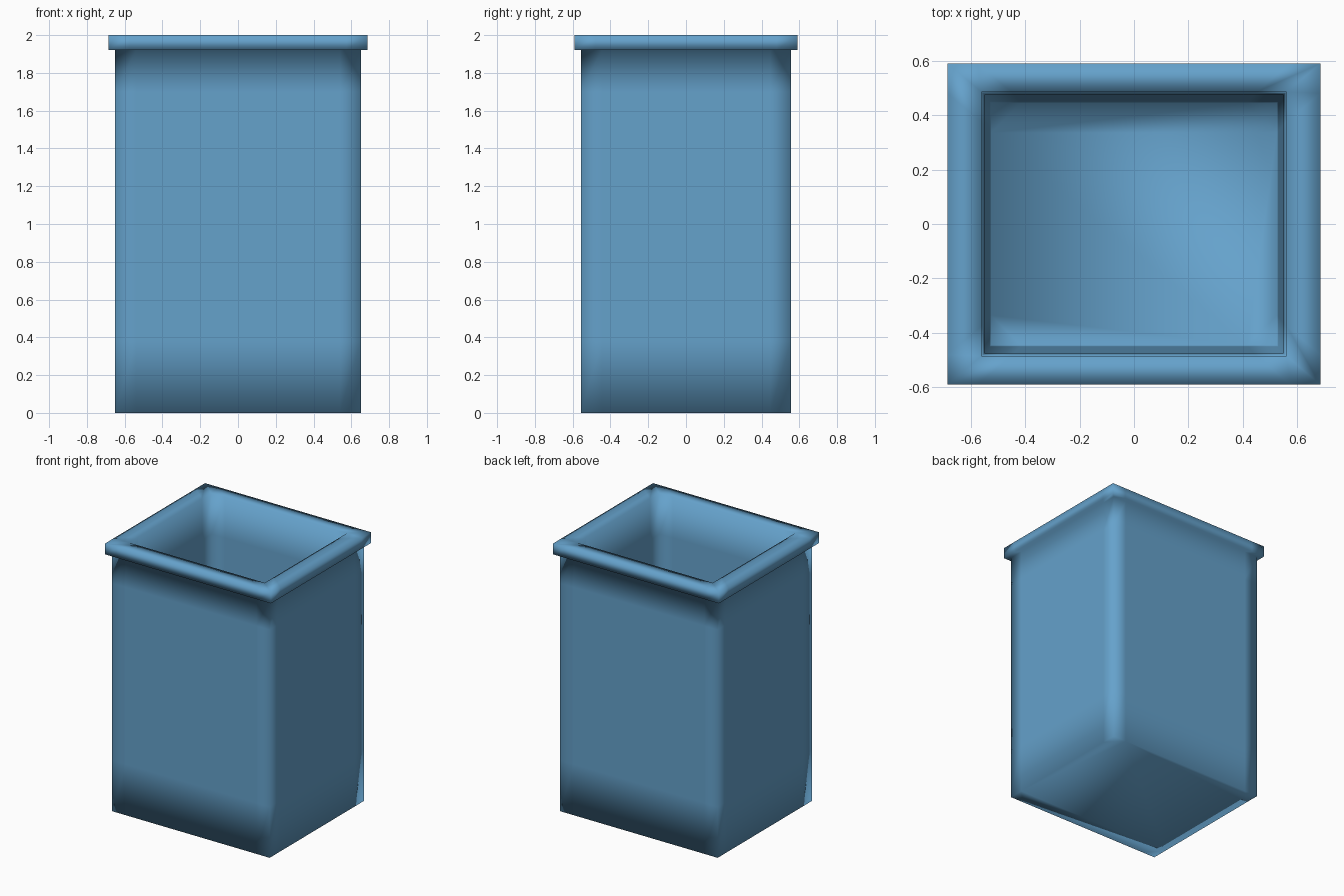
import bpy, bmesh

if "Cube" in bpy.data.objects:
    bpy.data.objects.remove(bpy.data.objects["Cube"])

# Cross-section of the open bin: (half width x, half depth y, height z),
# from the outer base, up over the rim and down to the inner floor
PROFILE = [
    (0.65, 0.555, 0.0),
    (0.65, 0.555, 0.38),
    (0.65, 0.555, 1.70),
    (0.65, 0.555, 1.92),
    (0.685, 0.59, 1.92),    # rim underside
    (0.685, 0.59, 2.0),     # rim top, outer edge
    (0.56, 0.485, 2.0),     # rim top, inner edge
    (0.55, 0.475, 1.70),
    (0.53, 0.45, 0.35),
    (0.525, 0.445, 0.10),   # inner floor
]
SUPPORT = 0.11              # distance of support loops from each corner


def ring(bm, hx, hy, z):
    """Rectangle with a support point either side of each corner."""
    verts = []
    for sx, sy, x_first in ((-1, -1, False), (1, -1, True), (1, 1, False), (-1, 1, True)):
        along_x = (sx * (hx - SUPPORT), sy * hy)
        along_y = (sx * hx, sy * (hy - SUPPORT))
        corner = (sx * hx, sy * hy)
        pts = (along_x, corner, along_y) if x_first else (along_y, corner, along_x)
        verts += [bm.verts.new((x, y, z)) for x, y in pts]
    return verts


bm = bmesh.new()
rings = [ring(bm, *p) for p in PROFILE]

# Walls and rim
for a, b in zip(rings, rings[1:]):
    n = len(a)
    for i in range(n):
        j = (i + 1) % n
        bm.faces.new((a[i], a[j], b[j], b[i]))

# Outer base and inner floor
bm.faces.new(rings[0][::-1])
bm.faces.new(rings[-1])

bmesh.ops.recalc_face_normals(bm, faces=bm.faces[:])
for f in bm.faces:
    f.smooth = True

mesh = bpy.data.meshes.new("open_bin")
bm.to_mesh(mesh)
bm.free()
bin_obj = bpy.data.objects.new("open_bin", mesh)
bpy.context.collection.objects.link(bin_obj)

# Blue finish
mat = bpy.data.materials.new("blue_finish")
mat.diffuse_color = (0.13, 0.36, 0.60, 1.0)
mat.use_nodes = True
mat.node_tree.nodes["Principled BSDF"].inputs["Base Color"].default_value = mat.diffuse_color
mesh.materials.append(mat)
